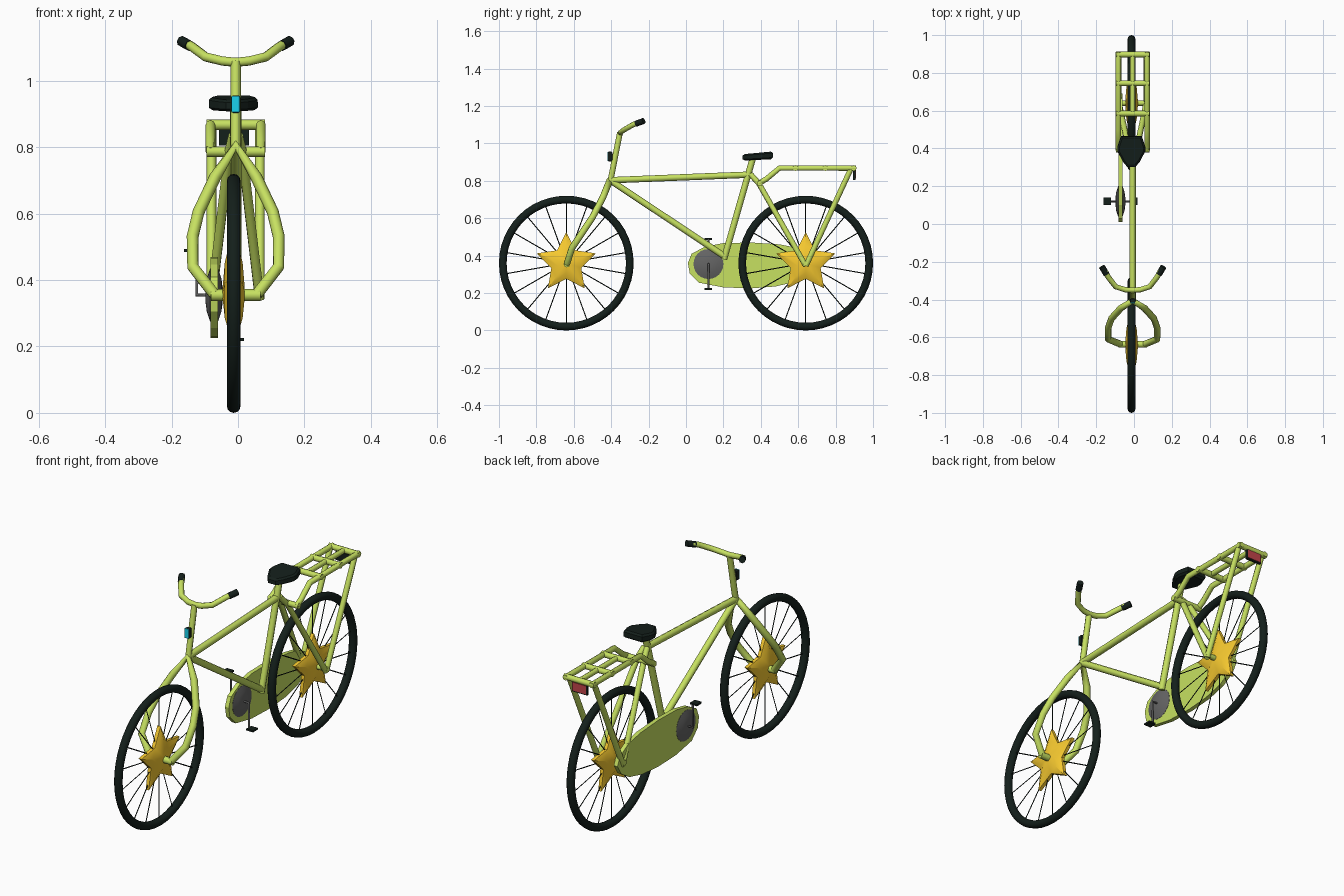
import bpy, bmesh
from math import pi, sin, cos
from mathutils import Vector

if "Cube" in bpy.data.objects:
    bpy.data.objects.remove(bpy.data.objects["Cube"])

C = -0.007      # frame centre line
WX = -0.013     # wheel plane
CX = -0.072     # chain case plane


def material(name, rgb):
    m = bpy.data.materials.new(name)
    m.diffuse_color = (*rgb, 1)
    m.use_nodes = True
    m.node_tree.nodes["Principled BSDF"].inputs["Base Color"].default_value = m.diffuse_color
    return m


LIME = material("lime", (0.57, 0.75, 0.12))
GOLD = material("gold", (0.95, 0.60, 0.03))
BLACK = material("black", (0.007, 0.014, 0.011))
GREY = material("dark_grey", (0.13, 0.13, 0.13))
CYAN = material("cyan", (0.01, 0.65, 0.85))
RED = material("red", (0.55, 0.06, 0.07))


def tubes(name, paths, r, mat, res=2):
    """Round tubes along one or more paths of points."""
    cu = bpy.data.curves.new(name, 'CURVE')
    cu.dimensions = '3D'
    cu.bevel_depth = r
    cu.bevel_resolution = res
    cu.use_fill_caps = True
    for pts in paths:
        sp = cu.splines.new('POLY')
        sp.points.add(len(pts) - 1)
        for p, co in zip(sp.points, pts):
            p.co = (*co, 1)
    ob = bpy.data.objects.new(name, cu)
    bpy.context.collection.objects.link(ob)
    cu.materials.append(mat)
    return ob


def mirrored(half):
    """Full path from a half path given as (offset from centre, y, z), centre first."""
    return [(C - x, y, z) for x, y, z in reversed(half[1:])] + [(C + x, y, z) for x, y, z in half]


def both(*pts):
    """The same path on the right and on the left."""
    return [[(C + s * x, y, z) for x, y, z in pts] for s in (1, -1)]


def mesh_object(name, bm, mat):
    bmesh.ops.recalc_face_normals(bm, faces=bm.faces)
    me = bpy.data.meshes.new(name)
    bm.to_mesh(me)
    bm.free()
    me.materials.append(mat)
    ob = bpy.data.objects.new(name, me)
    bpy.context.collection.objects.link(ob)
    return ob


def loft(name, rings, mat):
    """Skin equal-length rings of points and cap both ends."""
    bm = bmesh.new()
    vs = [[bm.verts.new(p) for p in ring] for ring in rings]
    n = len(vs[0])
    for a, b in zip(vs, vs[1:]):
        for i in range(n):
            bm.faces.new((a[i], a[(i + 1) % n], b[(i + 1) % n], b[i]))
    bm.faces.new(vs[0])
    bm.faces.new(vs[-1])
    return mesh_object(name, bm, mat)


def box(name, centre, size, mat, bevel=0.0):
    bm = bmesh.new()
    bmesh.ops.create_cube(bm, size=1)
    for v in bm.verts:
        v.co = Vector(centre) + v.co * Vector(size)
    ob = mesh_object(name, bm, mat)
    if bevel:
        mod = ob.modifiers.new("bevel", 'BEVEL')
        mod.width = bevel
        mod.segments = 2
    return ob


def star(name, y, z):
    """Puffy five-pointed star, domed on both faces."""
    rings = []
    for dx, k in ((-0.033, 0.12), (-0.027, 0.55), (-0.009, 1), (0.009, 1), (0.027, 0.55), (0.033, 0.12)):
        ring = []
        for i in range(10):
            r = k * (0.084 if i % 2 else 0.167)
            a = pi / 2 + i * pi / 5
            ring.append((WX + dx, y + r * cos(a), z + r * sin(a)))
        rings.append(ring)
    smooth(loft(name, rings, GOLD), 50)


def smooth(ob, degrees):
    bpy.ops.object.select_all(action='DESELECT')
    ob.select_set(True)
    bpy.context.view_layer.objects.active = ob
    bpy.ops.object.shade_smooth_by_angle(angle=degrees * pi / 180)


# wheels: tyre, spokes, star hub
for side, y in (("front", -0.64), ("rear", 0.64)):
    bpy.ops.mesh.primitive_torus_add(location=(WX, y, 0.36), rotation=(0, pi / 2, 0),
                                     major_segments=48, minor_segments=12,
                                     major_radius=0.3395, minor_radius=0.0205)
    tyre = bpy.context.object
    tyre.name = side + "_tyre"
    tyre.data.materials.append(BLACK)
    bpy.ops.object.shade_smooth()
    angles = [i * pi / 9 + pi / 2 for i in range(18)]
    tubes(side + "_spokes", [[(WX, y + r * cos(a), 0.36 + r * sin(a)) for r in (0.03, 0.33)]
                             for a in angles], 0.0028, BLACK, 0)
    star(side + "_hub_star", y, 0.36)

# fork with axle
tubes("fork", [mirrored([(0, -0.406, 0.805), (0.062, -0.445, 0.71), (0.112, -0.50, 0.605),
                         (0.130, -0.55, 0.53), (0.129, -0.61, 0.44), (0.065, -0.636, 0.358)])],
      0.018, LIME)
tubes("front_axle", both((0, -0.637, 0.355), (0.075, -0.637, 0.355)), 0.018, LIME)

# frame
tubes("top_tube", [[(C, -0.406, 0.803), (C, 0.345, 0.833)]], 0.017, LIME)
tubes("down_tube", [[(C, -0.406, 0.803), (C, 0.208, 0.395)]], 0.017, LIME)
tubes("seat_tube", [[(C, 0.203, 0.38), (C, 0.36, 0.93)]], 0.017, LIME)
tubes("seat_stays", both((0.008, 0.345, 0.835), (0.02, 0.39, 0.785), (0.072, 0.64, 0.345)),
      0.015, LIME)
tubes("rear_axle", both((0, 0.64, 0.358), (0.085, 0.64, 0.358)), 0.014, LIME)

# steering stem, handlebar, grips
tubes("stem", [[(C, -0.406, 0.79), (C, -0.353, 1.058)]], 0.0155, LIME)
tubes("handlebar", [mirrored([(0, -0.35, 1.056), (0.04, -0.348, 1.06), (0.09, -0.332, 1.072),
                              (0.130, -0.28, 1.102), (0.146, -0.25, 1.112)])], 0.0145, LIME)
tubes("grips", both((0.139, -0.266, 1.106), (0.163, -0.226, 1.120)), 0.0165, BLACK)

# headlight
box("headlight_body", (C, -0.406, 0.93), (0.028, 0.024, 0.052), BLACK, 0.006)
box("headlight_lens", (C, -0.418, 0.93), (0.026, 0.006, 0.050), CYAN, 0.0025)

# seat
outline = [(0.022, 0.302), (0.045, 0.33), (0.074, 0.385), (0.074, 0.41), (0.055, 0.465)]
outline = outline + [(-x, y) for x, y in reversed(outline)]
rings = []
for scale, z0, slope in ((0.85, 0.912, 0.04), (1.0, 0.920, 0.06), (0.99, 0.942, 0.08),
                         (0.86, 0.950, 0.08)):
    rings.append([(-0.014 + x * scale, 0.39 + (y - 0.39) * scale, z0 + (y - 0.39) * slope)
                  for x, y in outline])
loft("seat", rings, BLACK)

# luggage rack
tubes("rack_side_rails", both((0.076, 0.39, 0.787), (0.076, 0.43, 0.81), (0.076, 0.50, 0.868),
                              (0.076, 0.91, 0.868)), 0.0145, LIME)
tubes("rack_middle_rail", [[(C, 0.585, 0.868), (C, 0.90, 0.868)]], 0.0135, LIME)
tubes("rack_crossbars", [[(C - 0.088, y, z), (C + 0.088, y, z)] for y, z in
                         ((0.395, 0.787), (0.585, 0.868), (0.745, 0.868), (0.897, 0.868))],
      0.0155, LIME)
tubes("rack_struts", both((0.073, 0.882, 0.865), (0.073, 0.641, 0.345)), 0.0145, LIME)

# rear reflector
box("reflector_back", (-0.012, 0.899, 0.833), (0.090, 0.012, 0.056), BLACK)
box("reflector", (-0.012, 0.906, 0.833), (0.078, 0.004, 0.044), RED)

# chain case
case = [(0.01, 0.36), (0.02, 0.305), (0.07, 0.255), (0.2, 0.23), (0.35, 0.225), (0.48, 0.235),
        (0.59, 0.262), (0.66, 0.305), (0.69, 0.355), (0.67, 0.40), (0.60, 0.44), (0.5, 0.460),
        (0.35, 0.47), (0.2, 0.467), (0.1, 0.447), (0.03, 0.41)]
loft("chain_case", [[(CX + dx, y, z) for y, z in case] for dx in (-0.011, 0.011)], LIME)

# domed chainring
ring = [(cos(i * pi / 12), sin(i * pi / 12)) for i in range(24)]
disc = loft("chainring", [[(CX + dx, 0.12 + r * c, 0.355 + r * s) for c, s in ring]
                          for dx, r in ((-0.026, 0.02), (-0.022, 0.05), (-0.012, 0.08),
                                        (0.012, 0.08), (0.022, 0.05), (0.026, 0.02))], GREY)
smooth(disc, 40)

# cranks and pedals, one up on the left and one down on the right
for name, s in (("left", -1), ("right", 1)):
    x = CX + s * 0.052
    z = 0.355 - s * 0.134
    tubes(name + "_crank", [[(CX, 0.12, 0.355), (x, 0.12, 0.355), (x, 0.12, z)]], 0.0055, GREY)
    box(name + "_pedal", (x + s * 0.018, 0.12, z), (0.040, 0.040, 0.009), BLACK)
